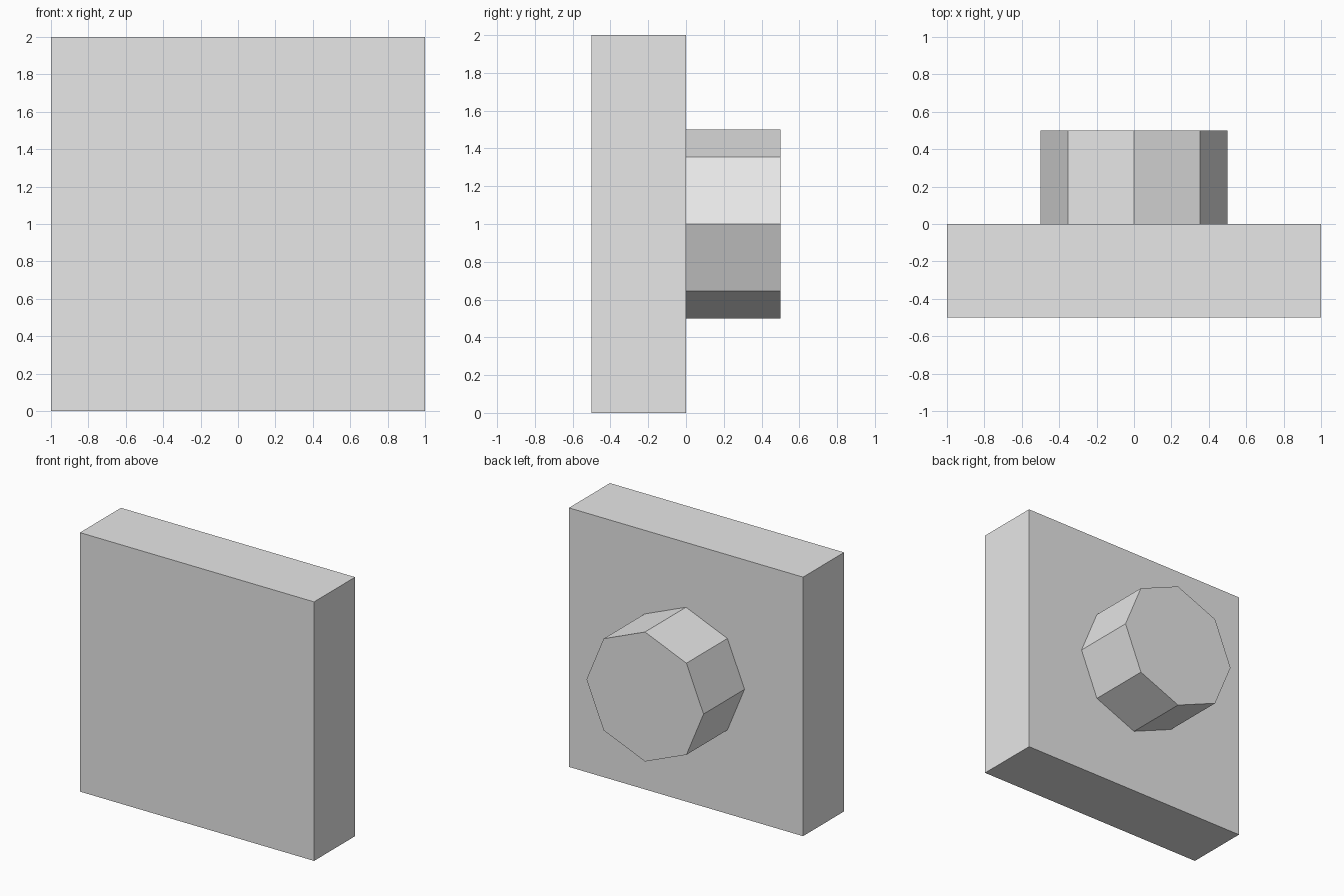
import bpy
import bmesh
from math import radians
from mathutils import Matrix, Vector

cube = bpy.data.objects.get("Cube")
if cube:
    bpy.data.objects.remove(cube, do_unlink=True)

grey = bpy.data.materials.new("light_grey")
grey.use_nodes = True
colour = (0.8, 0.8, 0.8, 1)
grey.diffuse_color = colour
grey.node_tree.nodes["Principled BSDF"].inputs["Base Color"].default_value = colour


def add_part(name, bm):
    mesh = bpy.data.meshes.new(name)
    bm.to_mesh(mesh)
    bm.free()
    mesh.materials.append(grey)
    bpy.context.collection.objects.link(bpy.data.objects.new(name, mesh))


# Square slab standing upright
bm = bmesh.new()
bmesh.ops.create_cube(bm, size=1)
bmesh.ops.scale(bm, vec=Vector((2, 0.5, 2)), verts=bm.verts)
bmesh.ops.translate(bm, vec=Vector((0, -0.25, 1)), verts=bm.verts)
add_part("slab", bm)

# Eight-sided knob on the back of the slab
bm = bmesh.new()
bmesh.ops.create_cone(
    bm, cap_ends=True, segments=8, radius1=0.5, radius2=0.5, depth=0.5,
    matrix=Matrix.Translation((0, 0.25, 1)) @ Matrix.Rotation(radians(90), 4, "X"))
add_part("back_knob", bm)
